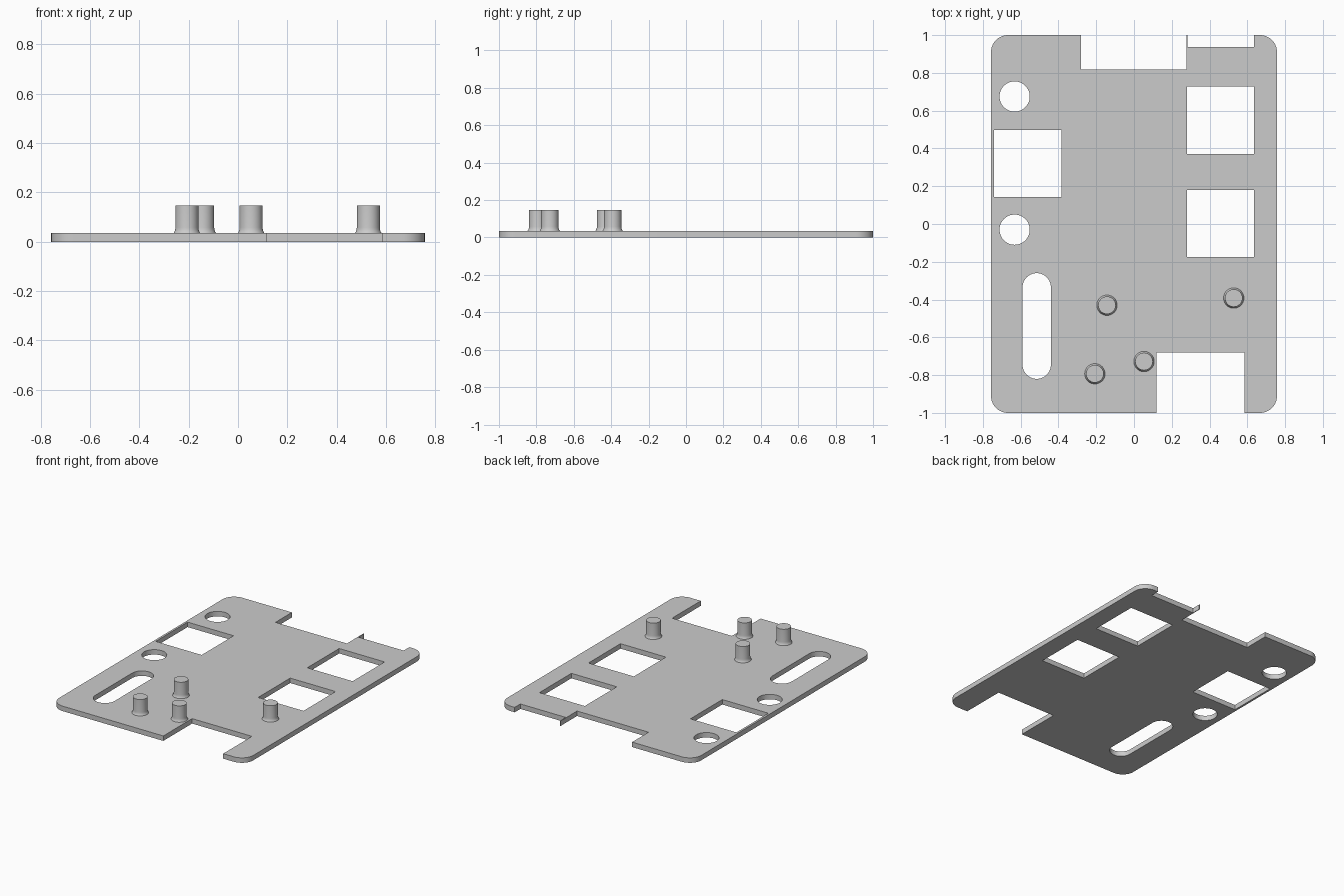
import bpy
import bmesh
from math import cos, sin, pi, radians

cube = bpy.data.objects.get("Cube")
if cube:
    bpy.data.objects.remove(cube, do_unlink=True)

THICK = 0.035
HALF_X, HALF_Y, CORNER = 0.757, 1.0, 0.09

grey = bpy.data.materials.new("light grey plastic")
grey.use_nodes = True
colour = (0.6, 0.6, 0.6, 1)
grey.diffuse_color = colour
grey.node_tree.nodes["Principled BSDF"].inputs["Base Color"].default_value = colour


def arc(cx, cy, r, start, sweep, steps):
    """Points on an arc, angles in degrees."""
    angles = [radians(start + sweep * i / steps) for i in range(steps + 1)]
    return [(cx + r * cos(a), cy + r * sin(a)) for a in angles]


def rect(x0, x1, y0, y1):
    return [(x0, y0), (x1, y0), (x1, y1), (x0, y1)]


def slot(cx, y0, y1, r):
    return arc(cx, y1 - r, r, 0, 180, 20) + arc(cx, y0 + r, r, 180, 180, 20)


def corner(sx, sy, start):
    return arc(sx * (HALF_X - CORNER), sy * (HALF_Y - CORNER), CORNER, start, 90, 12)


def finish(obj):
    obj.data.materials.clear()
    obj.data.materials.append(grey)
    bpy.ops.object.select_all(action='DESELECT')
    obj.select_set(True)
    bpy.context.view_layer.objects.active = obj
    bpy.ops.object.shade_smooth_by_angle(angle=radians(30))


# Plate outline, counter-clockwise from the front left corner of the drawing
outline = corner(-1, -1, 180)
outline += [(0.118, -HALF_Y), (0.118, -0.68), (0.585, -0.68), (0.585, -HALF_Y)]
outline += corner(1, -1, 270) + corner(1, 1, 0)
# Shallow back recess, thin fin, then the deeper back recess
outline += [(0.635, HALF_Y), (0.635, 0.937), (0.282, 0.937), (0.282, HALF_Y)]
outline += [(0.277, HALF_Y), (0.277, 0.817), (-0.28, 0.817), (-0.28, HALF_Y)]
outline += corner(-1, 1, 90)

# Openings through the plate
holes = [
    rect(-0.742, -0.383, 0.143, 0.498),
    rect(0.28, 0.634, 0.371, 0.727),
    rect(0.28, 0.634, -0.176, 0.181),
    arc(-0.632, 0.675, 0.08, 0, 352.5, 47),
    arc(-0.632, -0.03, 0.08, 0, 352.5, 47),
    slot(-0.515, -0.82, -0.26, 0.075),
]

# Filled flat curve extruded to the plate thickness
curve = bpy.data.curves.new("base_plate", 'CURVE')
curve.dimensions = '2D'
curve.fill_mode = 'BOTH'
curve.extrude = THICK / 2
for loop in [outline] + holes:
    spline = curve.splines.new('POLY')
    spline.points.add(len(loop) - 1)
    for point, (x, y) in zip(spline.points, loop):
        point.co = (x, y, 0, 1)
    spline.use_cyclic_u = True
plate = bpy.data.objects.new("base_plate", curve)
bpy.context.collection.objects.link(plate)
bpy.ops.object.select_all(action='DESELECT')
plate.select_set(True)
bpy.context.view_layer.objects.active = plate
bpy.ops.object.convert(target='MESH')
plate = bpy.context.view_layer.objects.active

bm = bmesh.new()
bm.from_mesh(plate.data)
bmesh.ops.remove_doubles(bm, verts=bm.verts, dist=0.0005)
bmesh.ops.translate(bm, verts=bm.verts, vec=(0, 0, THICK / 2))
bmesh.ops.recalc_face_normals(bm, faces=bm.faces)
bm.to_mesh(plate.data)
bm.free()
finish(plate)


# Mounting posts with a small flare at the foot
def post(name, x, y):
    profile = [(0.055, THICK - 0.004), (0.054, THICK), (0.050, 0.041),
               (0.0475, 0.049), (0.0465, 0.058), (0.0465, 0.147)]
    sides = 40
    bm = bmesh.new()
    rings = [[bm.verts.new((r * cos(2 * pi * i / sides), r * sin(2 * pi * i / sides), z))
              for i in range(sides)] for r, z in profile]
    for low, high in zip(rings, rings[1:]):
        for i in range(sides):
            j = (i + 1) % sides
            bm.faces.new((low[i], low[j], high[j], high[i]))
    bm.faces.new(rings[-1])
    bm.faces.new(rings[0][::-1])
    mesh = bpy.data.meshes.new(name)
    bm.to_mesh(mesh)
    bm.free()
    obj = bpy.data.objects.new(name, mesh)
    obj.location = (x, y, 0)
    bpy.context.collection.objects.link(obj)
    finish(obj)


post("post_centre", -0.143, -0.43)
post("post_left", 0.528, -0.392)
post("post_front_middle", 0.053, -0.728)
post("post_front_right", -0.207, -0.793)
